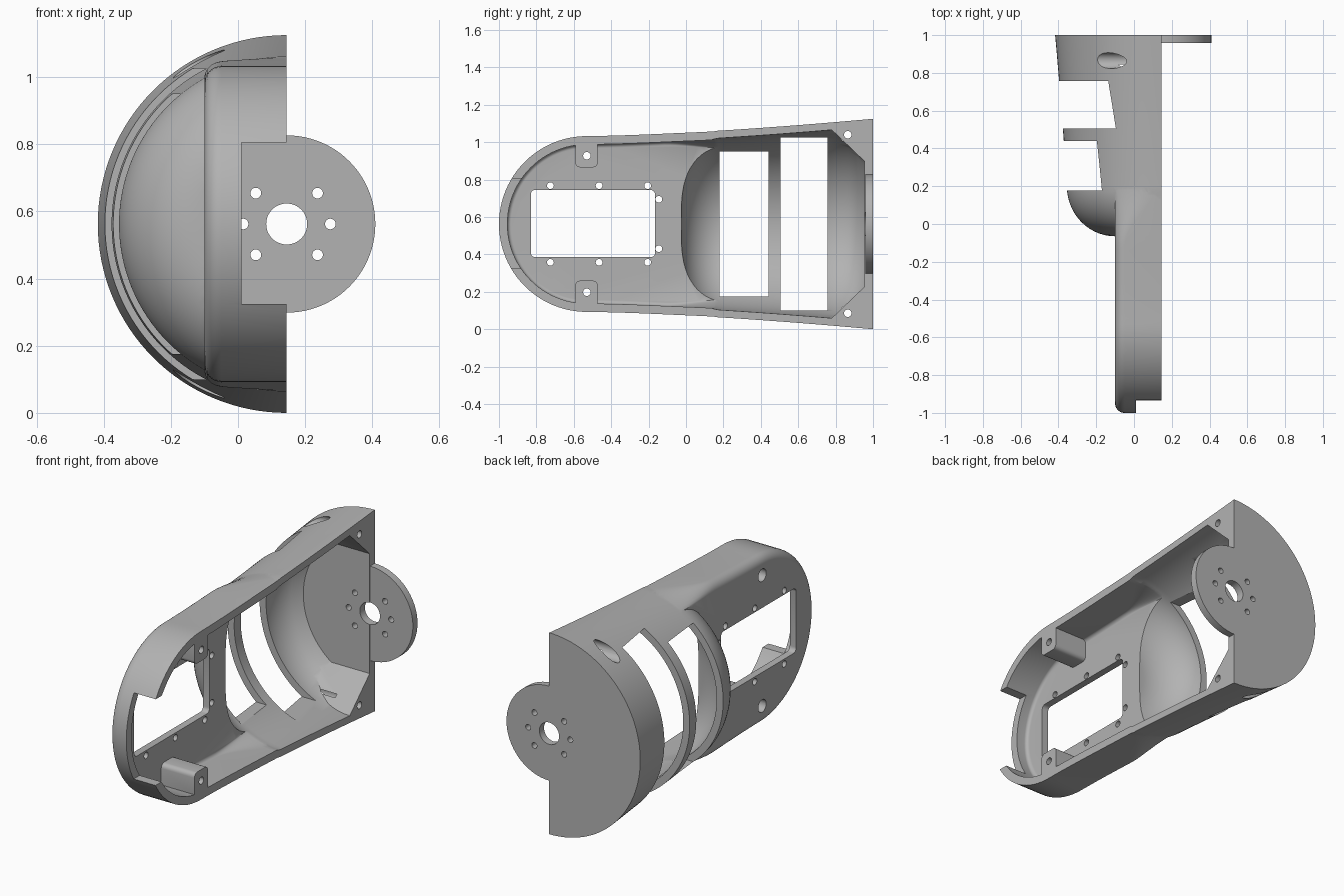
import bpy, bmesh, math
from mathutils import Matrix

if "Cube" in bpy.data.objects:
    bpy.data.objects.remove(bpy.data.objects["Cube"], do_unlink=True)

AX, CZ = 0.145, 0.5625      # long axis of the shell (open plane x, mid height)
END_Y = 0.3                 # where the flat housing fades into the round shell
ARC_Y, ARC_R = -0.53, 0.47  # rounded nose

grey = bpy.data.materials.new("plain grey")
grey.use_nodes = True
colour = (0.45, 0.45, 0.45, 1)
grey.diffuse_color = colour
grey.node_tree.nodes["Principled BSDF"].inputs["Base Color"].default_value = colour


def finish(bm, name):
    bmesh.ops.recalc_face_normals(bm, faces=bm.faces)
    mesh = bpy.data.meshes.new(name)
    bm.to_mesh(mesh)
    bm.free()
    mesh.materials.append(grey)
    ob = bpy.data.objects.new(name, mesh)
    bpy.context.scene.collection.objects.link(ob)
    return ob


def combine(target, other, operation):
    """Apply a boolean and discard the helper."""
    mod = target.modifiers.new("join", 'BOOLEAN')
    mod.operation, mod.object, mod.solver = operation, other, 'EXACT'
    bpy.context.view_layer.objects.active = target
    bpy.ops.object.modifier_apply(modifier=mod.name)
    bpy.data.objects.remove(other, do_unlink=True)


def loft(rings, name, closed_ends=True):
    bm = bmesh.new()
    rows = [[bm.verts.new(p) for p in ring] for ring in rings]
    n = len(rows[0])
    for a, b in zip(rows, rows[1:]):
        for i in range(n):
            j = (i + 1) % n
            bm.faces.new((a[i], a[j], b[j], b[i]))
    bm.faces.new(rows[0])
    bm.faces.new(rows[-1])
    return finish(bm, name)


def box(x, y, z, name="helper", round_x=0):
    """Box from ranges, optionally with rounded edges along x."""
    bm = bmesh.new()
    bmesh.ops.create_cube(bm, size=1)
    for v in bm.verts:
        v.co = [r[0] + (c + 0.5) * (r[1] - r[0]) for c, r in zip(v.co, (x, y, z))]
    if round_x:
        edges = [e for e in bm.edges if abs(e.verts[0].co.x - e.verts[1].co.x) > 1e-5]
        bmesh.ops.bevel(bm, geom=edges, offset=round_x, segments=5,
                        profile=0.5, affect='EDGES')
    return finish(bm, name)


def cylinder(axis, centre, radius, length, name="helper", sides=32):
    bm = bmesh.new()
    bmesh.ops.create_cone(bm, cap_ends=True, segments=sides,
                          radius1=radius, radius2=radius, depth=length)
    turn = Matrix.Rotation(math.pi / 2, 4, 'Y' if axis == 'x' else 'X')
    bmesh.ops.transform(bm, matrix=Matrix.Translation(centre) @ turn, verts=bm.verts)
    return finish(bm, name)


def half_height(y):
    return ARC_R + 0.0925 * (max(0, y - ARC_Y) / 1.53) ** 1.5


def mix(a, b, w):
    return a + (b - a) * w


def housing(inset, floor, top, fillet, name):
    """Flat round-nosed tray whose bottom fillet grows to meet the round shell."""
    steps = 28
    side = []
    for i in range(steps):
        y = mix(END_Y, ARC_Y, i / steps)
        side.append((y, half_height(y) - inset, 0, 1))
    outline = list(side)
    for i in range(49):
        a = math.pi * (0.5 + i / 48)
        c, s = math.cos(a), math.sin(a)
        outline.append((ARC_Y + (ARC_R - inset) * c, (ARC_R - inset) * s, c, s))
    outline += [(y, -h, 0, -1) for y, h, c, s in reversed(side)]
    levels = [None] + [math.sin(k * math.pi / 16) for k in range(9)]
    rings = []
    for u in levels:
        ring = []
        for y, z, ny, nz in outline:
            w = min(1, max(0, (y + 0.12) / 0.38))
            w = w * w * (3 - 2 * w)
            depth, h = AX - floor, half_height(y) - inset
            f = mix(fillet, depth, w)
            a = mix(fillet, h - math.sqrt(h * h - depth * depth), w)
            k = u or 0
            pull = a * mix(1 - math.sqrt(1 - k * k), k * k, w) + 0.003 * w
            x = top if u is None else floor + f * (1 - u)
            ring.append((x, y - ny * pull, CZ + z - nz * pull))
        rings.append(ring)
    return loft(rings, name)


def round_shell(inset, neck, reach, tail, name):
    """Flared body of revolution with a domed front end."""
    profile = []
    for i in range(15):
        a = math.pi / 2 * i / 14
        y = 0.2 - reach * math.cos(a)
        profile.append((y, neck + (half_height(0.2) - inset - neck) * math.sin(a)))
    profile += [(y, half_height(y) - inset) for y in (0.3, 0.4, 0.5, 0.6, 0.7, 0.8)]
    profile += tail
    turns = [2 * math.pi * i / 128 for i in range(128)]
    return loft([[(AX + r * math.cos(t), y, CZ + r * math.sin(t)) for t in turns]
                 for y, r in profile], name)


# Outer body
body = housing(0, -0.1, 0.2, 0.05, "half_shell_housing")
combine(body, round_shell(0, 0.245, 0.265,
        [(y, half_height(y)) for y in (0.9, 1.0, 1.03)], "helper"), 'UNION')

# Hollow inside, with sloped corners ahead of the rear wall
cavity = round_shell(0.04, 0.205, 0.225,
                     [(0.87, 0.49), (0.92, 0.46), (0.955, 0.41)], "helper_cavity")
slope = [(-0.5, 0.8), (0.47, 0.8), (0.965, 0.325)]
slope += [(y, -z) for y, z in reversed(slope)]
combine(cavity, loft([[(x, y, CZ + z) for y, z in slope] for x in (-1, 1)], "helper"),
        'INTERSECT')
combine(cavity, housing(0.045, -0.06, 0.25, 0.02, "helper"), 'UNION')
combine(body, cavity, 'DIFFERENCE')

# Screw posts by the nose
for s in (1, -1):
    z = sorted((CZ + s * 0.303, CZ + s * 0.445))
    combine(body, box((-0.08, 0.24), (-0.592, -0.472), z, round_x=0.025), 'UNION')

# Flat open side, then the mounting disc on the rear wall
combine(body, box((AX, 2), (-2, 2), (-1, 2)), 'DIFFERENCE')
combine(body, cylinder('y', (AX, 0.989, CZ), 0.264, 0.06, sides=96), 'UNION')
combine(body, box((-2, 2), (1, 2), (-1, 2)), 'DIFFERENCE')

# Window in the floor, nose notch and two wide vents
cuts = [box((-0.3, 0.0), (-0.83, -0.165), (0.385, 0.745), round_x=0.025),
        box((0.01, 0.4), (-1.2, -0.75), (0.325, 0.805)),
        box((-0.8, 0.03), (0.505, 0.757), (0.1, 1.025)),
        box((-0.8, 0.03), (0.178, 0.44), (0.175, 0.95))]

# Small holes around the window
spots = [(y, CZ + s * 0.205) for y in (-0.725, -0.465, -0.205) for s in (1, -1)]
spots += [(-0.145, CZ + s * 0.132) for s in (1, -1)]
cuts += [cylinder('x', (-0.1, y, z), 0.018, 0.3, sides=20) for y, z in spots]

# Screw holes with wide recesses from the outside
for s in (1, -1):
    for y, dz, wide, stop in ((-0.53, 0.365, 0.035, -0.03), (0.865, 0.477, 0.042, 0.02)):
        z = CZ + s * dz
        cuts.append(cylinder('x', (0, y, z), 0.02, 1, sides=24))
        cuts.append(cylinder('x', (stop - 0.4, y, z), wide, 0.8))

# Disc bore and bolt holes
cuts.append(cylinder('y', (AX, 1, CZ), 0.061, 0.3, sides=48))
for deg in (0, 45, 135, 180, 225, 315):
    a = math.radians(deg)
    centre = (AX + 0.13 * math.cos(a), 1, CZ + 0.13 * math.sin(a))
    cuts.append(cylinder('y', centre, 0.016, 0.3, sides=20))
for cut in cuts:
    combine(body, cut, 'DIFFERENCE')

# Smooth curves, crisp edges
bpy.ops.object.select_all(action='DESELECT')
body.select_set(True)
bpy.context.view_layer.objects.active = body
bpy.ops.object.shade_smooth_by_angle(angle=math.radians(30))
